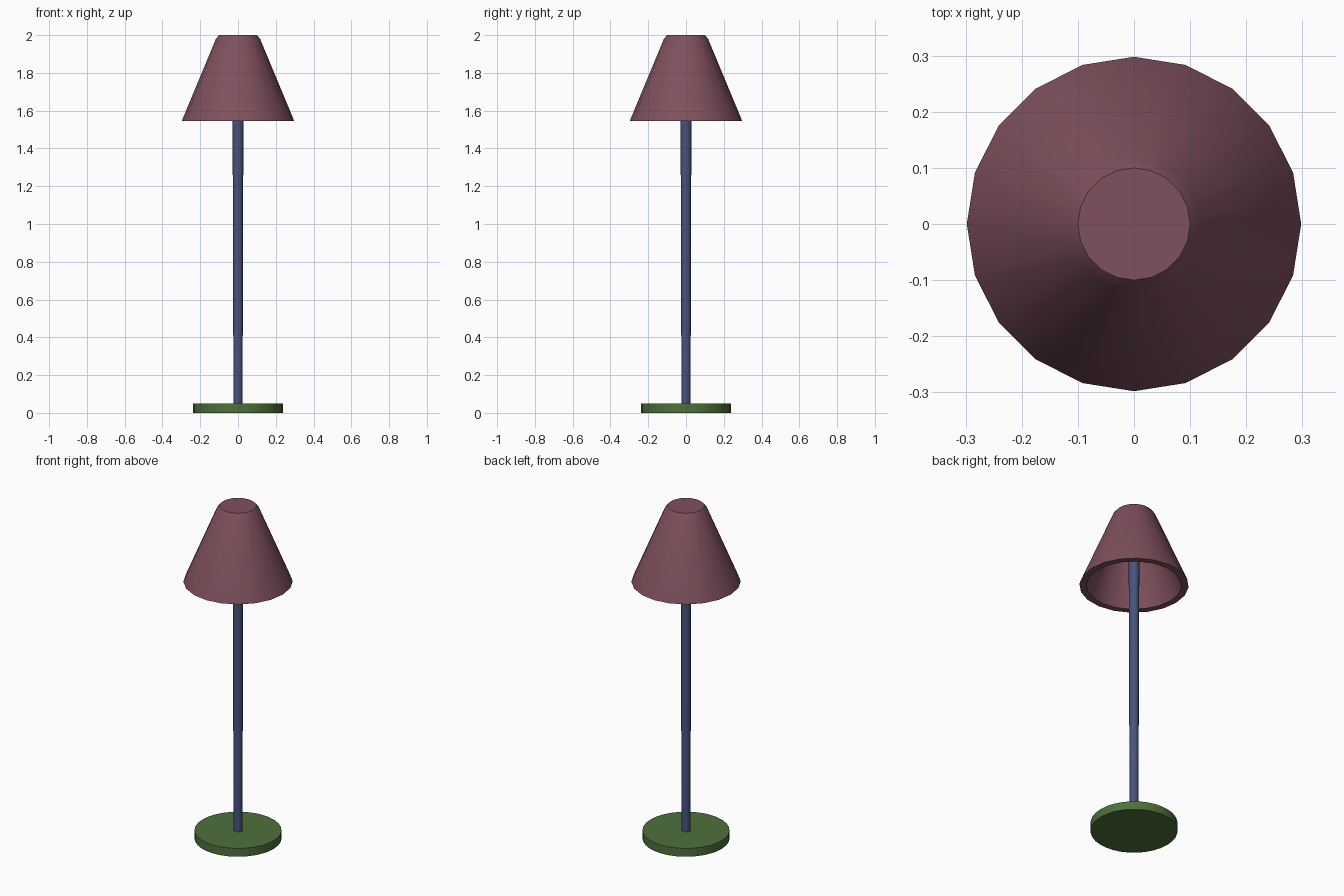
import bpy, bmesh
from math import cos, sin, pi, radians

if "Cube" in bpy.data.objects:
    bpy.data.objects.remove(bpy.data.objects["Cube"])


def material(name, rgb):
    m = bpy.data.materials.new(name)
    m.diffuse_color = (*rgb, 1)
    m.use_nodes = True
    m.node_tree.nodes["Principled BSDF"].inputs["Base Color"].default_value = m.diffuse_color
    return m


def lathe(name, profile, sides, mat):
    """Revolve (radius, z) points around z; radius 0 becomes a flat cap."""
    bm = bmesh.new()
    rings = []
    for r, z in profile:
        rings.append([bm.verts.new((r * cos(2 * pi * i / sides),
                                    r * sin(2 * pi * i / sides), z))
                      for i in range(sides)])
    for a, b in zip(rings, rings[1:]):
        for i in range(sides):
            j = (i + 1) % sides
            bm.faces.new((a[i], a[j], b[j], b[i]))
    bm.faces.new(rings[0][::-1])
    bm.faces.new(rings[-1])
    bmesh.ops.recalc_face_normals(bm, faces=bm.faces)
    me = bpy.data.meshes.new(name)
    bm.to_mesh(me)
    bm.free()
    ob = bpy.data.objects.new(name, me)
    bpy.context.collection.objects.link(ob)
    me.materials.append(mat)
    bpy.ops.object.select_all(action='DESELECT')
    ob.select_set(True)
    bpy.context.view_layer.objects.active = ob
    bpy.ops.object.shade_smooth_by_angle(angle=radians(30))
    return ob


green = material("base_green", (0.076, 0.162, 0.045))
blue = material("pole_blue", (0.062, 0.086, 0.205))
rose = material("shade_rose", (0.21, 0.08, 0.107))

# Flat round foot
lathe("base", [(0.237, 0), (0.237, 0.05)], 32, green)

# Slightly tapered pole, running up to the underside of the shade cap
lathe("pole", [(0.024, 0.04), (0.03, 1.97)], 20, blue)

# Hollow thick-walled shade: inner ceiling, inner wall, rim, outer wall, top
lathe("shade", [(0.085, 1.96), (0.26, 1.545), (0.298, 1.545),
                (0.117, 1.98), (0.1, 2.0)], 20, rose)
